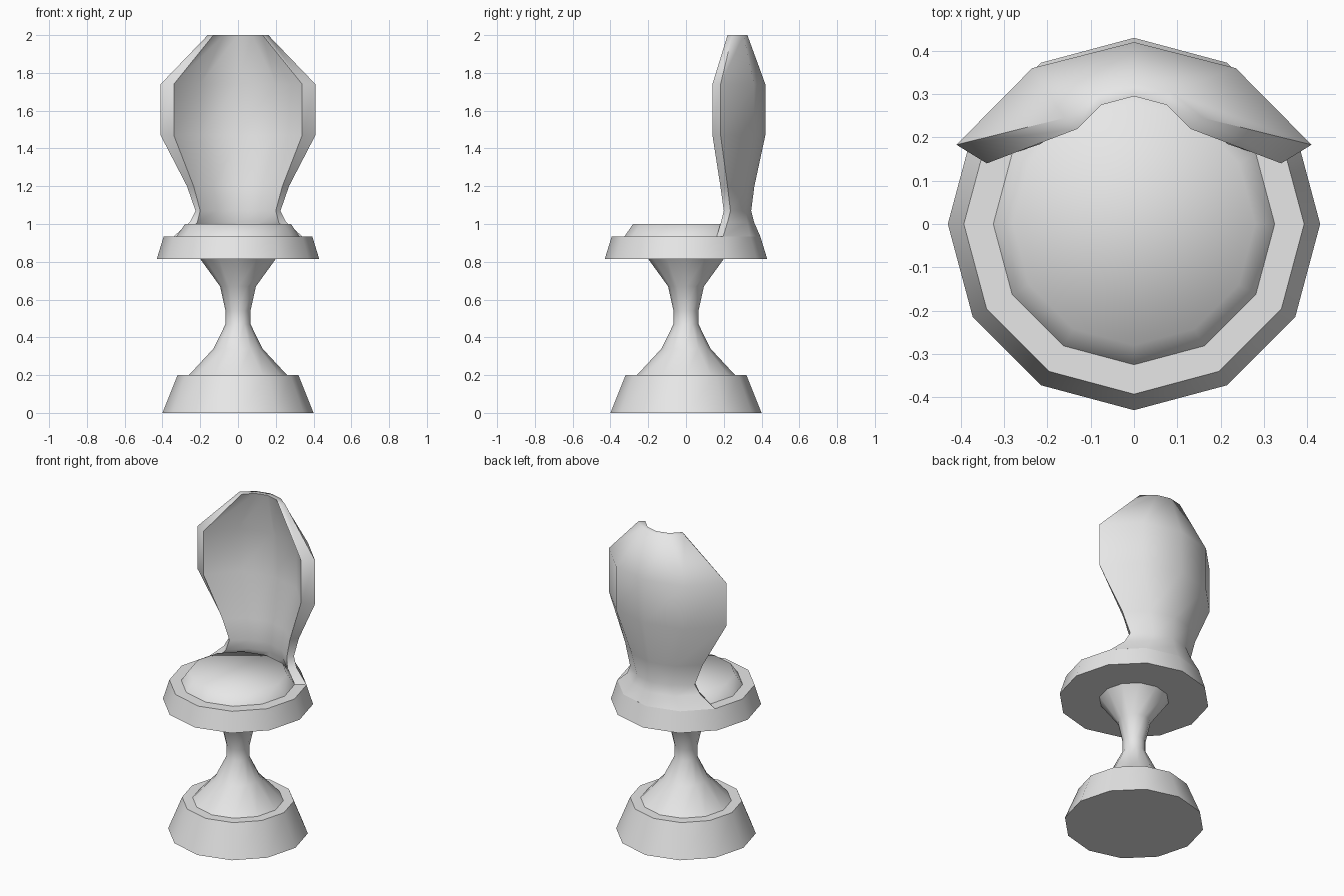
import bpy
import bmesh
from math import sin, cos, pi, radians

SIDES = 12

cube = bpy.data.objects.get("Cube")
if cube:
    bpy.data.objects.remove(cube, do_unlink=True)

grey = bpy.data.materials.new("plain grey")
grey.use_nodes = True
tone = (0.8, 0.8, 0.8, 1)
grey.diffuse_color = tone
grey.node_tree.nodes["Principled BSDF"].inputs["Base Color"].default_value = tone


def finish(name, bm, angle):
    """Turn a bmesh into a smooth shaded object with sharp edges kept."""
    bmesh.ops.recalc_face_normals(bm, faces=bm.faces)
    mesh = bpy.data.meshes.new(name)
    bm.to_mesh(mesh)
    bm.free()
    mesh.materials.append(grey)
    obj = bpy.data.objects.new(name, mesh)
    bpy.context.collection.objects.link(obj)
    bpy.ops.object.select_all(action="DESELECT")
    obj.select_set(True)
    bpy.context.view_layer.objects.active = obj
    bpy.ops.object.shade_smooth_by_angle(angle=radians(angle))
    return obj


def skin(bm, loops):
    """Bridge a stack of closed loops and cap both ends."""
    rings = [[bm.verts.new(p) for p in loop] for loop in loops]
    n = len(rings[0])
    for a, b in zip(rings, rings[1:]):
        for i in range(n):
            j = (i + 1) % n
            bm.faces.new((a[i], a[j], b[j], b[i]))
    return rings


def lathe(name, profile):
    """Twelve-sided turned part from (radius, height) pairs."""
    bm = bmesh.new()
    loops = [[(r * cos(2 * pi * i / SIDES), r * sin(2 * pi * i / SIDES), z)
              for i in range(SIDES)] for r, z in profile]
    rings = skin(bm, loops)
    bm.faces.new(rings[0])
    bm.faces.new(rings[-1])
    return finish(name, bm, 60)


# Turned parts, from the floor up
lathe("base", [(0.40, 0), (0.32, 0.2)])
lathe("pedestal", [(0.26, 0.2), (0.13, 0.34), (0.066, 0.47),
                   (0.066, 0.54), (0.095, 0.67), (0.2, 0.815)])
lathe("seat", [(0.43, 0.815), (0.393, 0.935)])
lathe("cushion", [(0.325, 0.935), (0.28, 1.0)])

# Backrest: each row gives height, then half of the outer arc and half of
# the inner arc as (middle y), (shoulder x, y), (edge x, y)
rows = [
    (0.935, (0.393, 0.197, 0.340, 0.340, 0.197), (0.325, 0.163, 0.281, 0.281, 0.163)),
    (1.01, (0.360, 0.145, 0.325, 0.255, 0.220), (0.310, 0.120, 0.275, 0.215, 0.185)),
    (1.07, (0.345, 0.120, 0.315, 0.225, 0.235), (0.300, 0.110, 0.270, 0.200, 0.200)),
    (1.20, (0.362, 0.150, 0.325, 0.270, 0.220), (0.310, 0.130, 0.275, 0.235, 0.182)),
    (1.47, (0.420, 0.235, 0.360, 0.410, 0.183), (0.350, 0.200, 0.295, 0.340, 0.140)),
    (1.74, (0.420, 0.235, 0.360, 0.410, 0.183), (0.350, 0.200, 0.295, 0.340, 0.140)),
    (2.00, (0.325, 0.085, 0.305, 0.160, 0.245), (0.295, 0.075, 0.275, 0.130, 0.220)),
]


def arc(z, half):
    mid, sx, sy, ex, ey = half
    return [(ex, ey, z), (sx, sy, z), (0, mid, z), (-sx, sy, z), (-ex, ey, z)]


bm = bmesh.new()
rings = skin(bm, [arc(z, outer) + arc(z, inner)[::-1] for z, outer, inner in rows])
for ring in (rings[0], rings[-1]):
    for i in range(4):
        bm.faces.new((ring[i], ring[i + 1], ring[8 - i], ring[9 - i]))
finish("backrest", bm, 75)
